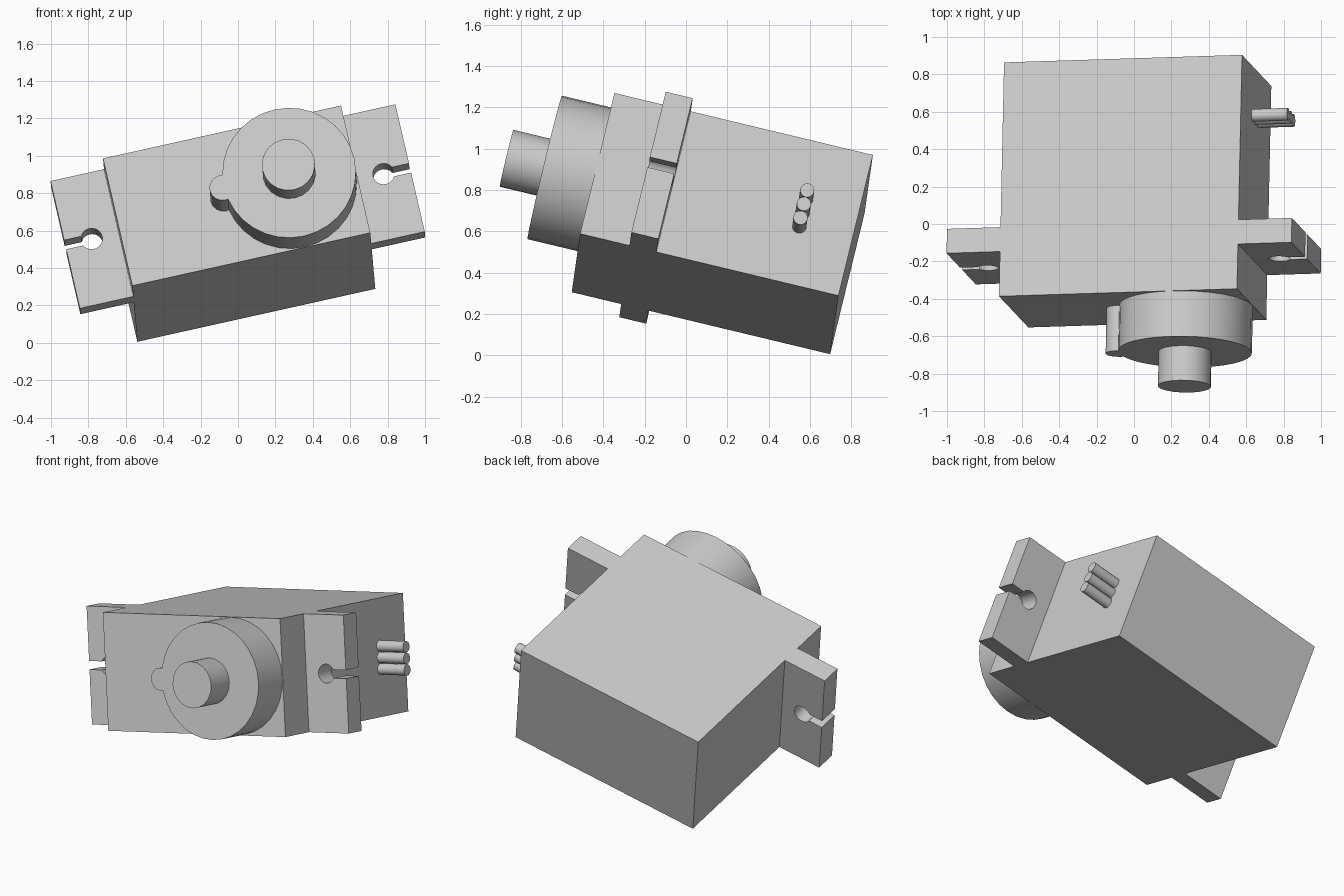
import bpy, bmesh
from math import sin, cos, pi, asin
from mathutils import Matrix, Vector

cube = bpy.data.objects.get("Cube")
if cube:
    bpy.data.objects.remove(cube, do_unlink=True)

# Single plastic colour
grey = bpy.data.materials.new("grey plastic")
grey.use_nodes = True
COLOUR = (0.6, 0.6, 0.6, 1)
grey.diffuse_color = COLOUR
next(n for n in grey.node_tree.nodes if n.type == 'BSDF_PRINCIPLED').inputs["Base Color"].default_value = COLOUR

# Tilted frame of the motor: x along its length, y into its depth, z up its side.
# Its origin is the lower front corner of the case.
along = Vector((0.9755, 0.031, 0.217)).normalized()
depth = Vector((0.021, 0.972, -0.233))
depth = (depth - along * depth.dot(along)).normalized()
up = along.cross(depth)
FRAME = Matrix((along, depth, up)).transposed().to_4x4()
FRAME.translation = (-0.565, -0.553, 0.305)

LENGTH, DEPTH, HEIGHT = 1.304, 1.286, 0.718
MID = HEIGHT / 2


def prism(name, profile, axis_start, axis_vector):
    """Extrude a closed profile of points along a vector."""
    bm = bmesh.new()
    face = bm.faces.new([bm.verts.new(Vector(p) + axis_start) for p in profile])
    new = bmesh.ops.extrude_face_region(bm, geom=[face])["geom"]
    bmesh.ops.translate(bm, vec=axis_vector,
                        verts=[v for v in new if isinstance(v, bmesh.types.BMVert)])
    bmesh.ops.recalc_face_normals(bm, faces=bm.faces)
    mesh = bpy.data.meshes.new(name)
    bm.to_mesh(mesh)
    bm.free()
    mesh.materials.append(grey)
    obj = bpy.data.objects.new(name, mesh)
    bpy.context.collection.objects.link(obj)
    obj.matrix_world = FRAME
    bpy.ops.object.select_all(action='DESELECT')
    obj.select_set(True)
    bpy.context.view_layer.objects.active = obj
    bpy.ops.object.shade_smooth_by_angle(angle=pi / 6)
    return obj


def front_prism(name, outline, y0, y1):
    return prism(name, [(x, 0, z) for x, z in outline],
                 Vector((0, y0, 0)), Vector((0, y1 - y0, 0)))


def circle(cx, cz, r, n):
    return [(cx + r * cos(2 * pi * i / n), cz + r * sin(2 * pi * i / n)) for i in range(n)]


# Case
front_prism("case", [(0, 0), (LENGTH, 0), (LENGTH, HEIGHT), (0, HEIGHT)], 0, DEPTH)

# Mounting tabs, each with a keyhole slot open to its outer edge
REACH, HOLE_OUT, HOLE_R, SLOT = 0.293, 0.148, 0.058, 0.026
gap = asin(SLOT / HOLE_R)
keyhole = []
for i in range(17):
    a = gap + (2 * pi - 2 * gap) * i / 16
    keyhole.append((HOLE_OUT + HOLE_R * cos(a), MID + HOLE_R * sin(a)))
tab = ([(-0.01, 0), (-0.01, HEIGHT), (REACH, HEIGHT), (REACH, MID + SLOT)]
       + keyhole + [(REACH, MID - SLOT), (REACH, 0)])
for side, edge, sign in (("left", LENGTH, 1), ("right", 0, -1)):
    front_prism(side + "_mounting_tab", [(edge + sign * x, z) for x, z in tab], 0.246, 0.38)

# Gear housing, its side bump and the output shaft
CENTRE = LENGTH - MID
front_prism("gear_housing", circle(CENTRE, MID, 0.357, 32), -0.25, 0.01)
front_prism("housing_bump", circle(0.58, MID, 0.07, 16), -0.249, 0.01)
front_prism("output_shaft", circle(CENTRE, MID, 0.142, 20), -0.44, -0.24)

# Three cable stubs on the left side
for i, place in enumerate(("lower", "middle", "upper")):
    ring = circle(1.022, MID + 0.07 * (i - 1), 0.0345, 16)
    prism(place + "_cable", [(0, y, z) for y, z in ring],
          Vector((LENGTH - 0.03, 0, 0)), Vector((0.224, 0, 0)))
